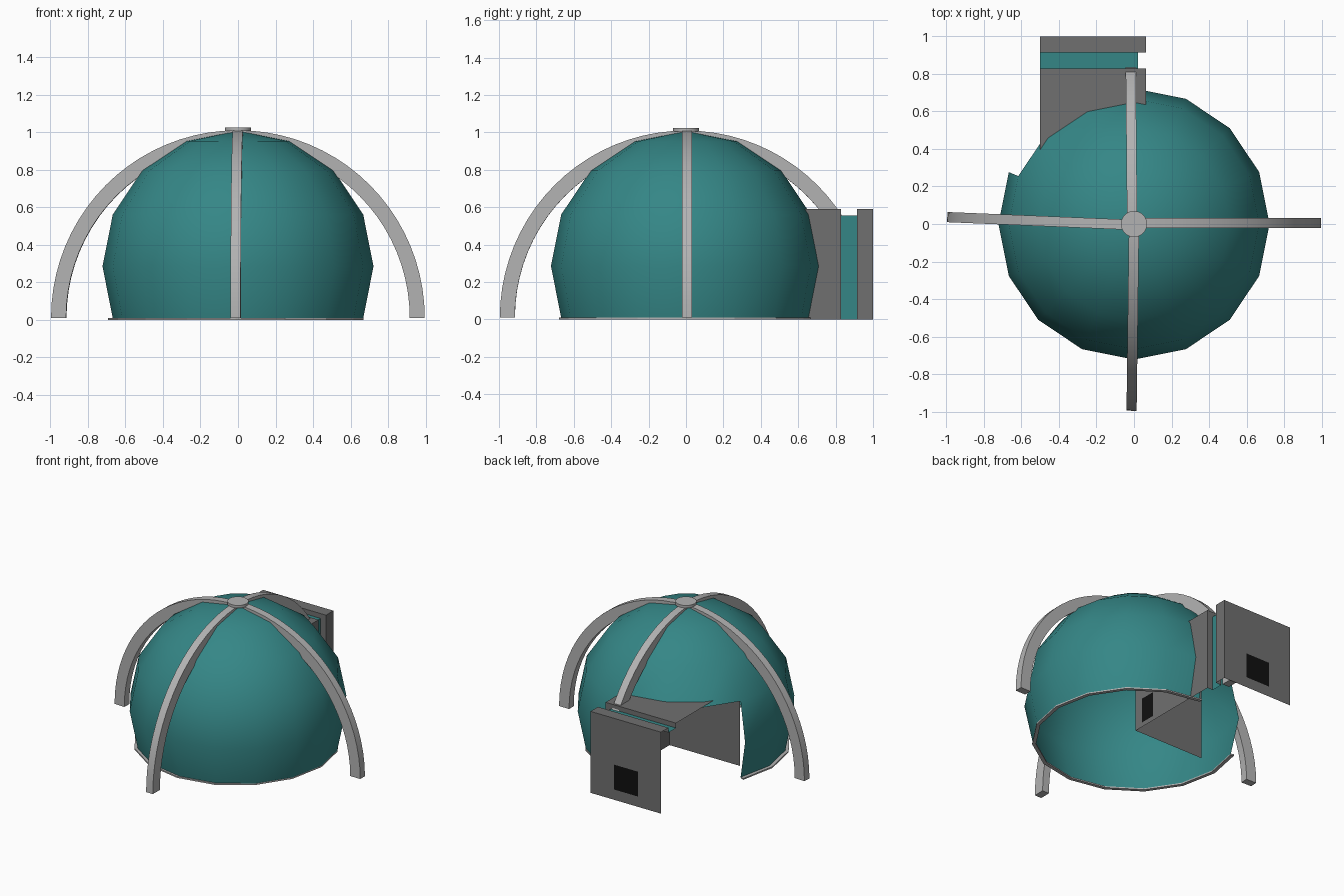
import bpy, bmesh
from math import sin, cos, pi, radians
from mathutils import Vector

if "Cube" in bpy.data.objects:
    bpy.data.objects.remove(bpy.data.objects["Cube"])


def material(name, rgb):
    m = bpy.data.materials.new(name)
    m.diffuse_color = (*rgb, 1)
    m.use_nodes = True
    m.node_tree.nodes["Principled BSDF"].inputs["Base Color"].default_value = m.diffuse_color
    return m


TEAL = material("teal", (0.035, 0.24, 0.24))
LIGHT = material("light_grey", (0.45, 0.45, 0.45))
DARK = material("dark_grey", (0.16, 0.16, 0.16))
BLACK = material("black", (0.005, 0.005, 0.005))


def finish(bm, name, mats, smooth=None, fix=False):
    if fix:
        bmesh.ops.recalc_face_normals(bm, faces=bm.faces[:])
    me = bpy.data.meshes.new(name)
    bm.to_mesh(me)
    bm.free()
    for m in mats:
        me.materials.append(m)
    ob = bpy.data.objects.new(name, me)
    bpy.context.collection.objects.link(ob)
    if smooth:
        bpy.ops.object.select_all(action='DESELECT')
        ob.select_set(True)
        bpy.context.view_layer.objects.active = ob
        bpy.ops.object.shade_smooth_by_angle(angle=radians(smooth))
    return ob


# Dome: 16-sided open sphere, lower panels left out at the entrance
R, CZ, SEG = 0.722, 0.285, 16
OPEN = (4, 5, 6)
bm = bmesh.new()
rings = []
for k in range(-1, 4):
    e = k * pi / 8
    rings.append([bm.verts.new((R * cos(e) * cos(2 * pi * i / SEG),
                                R * cos(e) * sin(2 * pi * i / SEG),
                                CZ + R * sin(e))) for i in range(SEG)])
top = bm.verts.new((0, 0, CZ + R))
for i in range(SEG):
    j = (i + 1) % SEG
    for k in range(4):
        if k < 2 and i in OPEN:
            continue
        bm.faces.new((rings[k][i], rings[k][j], rings[k + 1][j], rings[k + 1][i]))
    bm.faces.new((rings[4][i], rings[4][j], top))
finish(bm, "dome", [TEAL], 40)

# Base rail: thin strip under the dome edge, open at the entrance
bm = bmesh.new()
cols = []
for i in range(7, 21):
    a = 2 * pi * i / SEG
    cols.append([bm.verts.new((-0.012 + r * cos(a), r * sin(a), z))
                 for r, z in ((0.655, 0), (0.68, 0), (0.68, 0.01), (0.655, 0.01))])
for a, b in zip(cols, cols[1:]):
    for k in range(4):
        bm.faces.new((a[k], b[k], b[(k + 1) % 4], a[(k + 1) % 4]))
bm.faces.new(cols[0])
bm.faces.new(cols[-1])
finish(bm, "base_rail", [LIGHT], fix=True)


# Ribs: quarter arches running from the crown to the ground
def rib(name, start, foot, n=20):
    s, f = Vector((*start, 0)), Vector((*foot, 0))
    d = f - s
    side = Vector((-d.y, d.x, 0)).normalized() * 0.027
    bm = bmesh.new()
    secs = []
    for i in range(n + 1):
        t = pi / 2 * i / n
        sec = []
        for r, w in ((0.915, -1), (0.995, -1), (0.995, 1), (0.915, 1)):
            p = s + d * r * cos(t) + side * w
            p.z = 0.01 + r * 1.005 * sin(t)
            sec.append(bm.verts.new(p))
        secs.append(sec)
    for a, b in zip(secs, secs[1:]):
        for k in range(4):
            bm.faces.new((a[k], b[k], b[(k + 1) % 4], a[(k + 1) % 4]))
    bm.faces.new(secs[0])
    bm.faces.new(secs[-1])
    finish(bm, name, [LIGHT], 30, True)


rib("right_rib", (0, 0.005), (1, 0.005))
rib("left_rib", (0, -0.005), (-1, 0.037))
rib("front_rib", (0, 0), (-0.013, -1))
rib("back_rib", (-0.01, 0), (-0.019, 1))

# Crown disc
bm = bmesh.new()
bmesh.ops.create_cone(bm, cap_ends=True, segments=20, radius1=0.07, radius2=0.07, depth=0.02)
bmesh.ops.translate(bm, verts=bm.verts[:], vec=(0, 0, 1.015))
finish(bm, "crown_disc", [LIGHT], 30)

# Entrance shell: roof, right wall and end walls, with a teal groove; left side and floor open
X0, X1, XG, H, HG = -0.5, 0.065, 0.02, 0.59, 0.555
bm = bmesh.new()
secs = []
for y, x, h in ((1.0, X1, H), (0.915, X1, H), (0.915, XG, HG),
                (0.828, XG, HG), (0.828, X1, H), (0.095, X1, H)):
    secs.append([bm.verts.new(p) for p in ((X0, y, h), (x, y, h), (x, y, 0))])
for n, (a, b) in enumerate(zip(secs, secs[1:])):
    for k in range(2):
        f = bm.faces.new((a[k], b[k], b[k + 1], a[k + 1]))
        f.material_index = 1 if n == 2 else 0
for s, y in ((secs[0], 1.0), (secs[-1], 0.095)):
    bm.faces.new((*s, bm.verts.new((X0, y, 0))))
finish(bm, "entrance", [DARK, TEAL], fix=True)


# Black windows with a thin frame
def window(name, centre, w, h, axis):
    c = Vector(centre)
    u = Vector((1, 0, 0)) if axis == 'y' else Vector((0, 1, 0))
    n = Vector((0, 1, 0)) if axis == 'y' else Vector((1, 0, 0))
    bm = bmesh.new()
    f = bm.faces.new([bm.verts.new(c + n * 0.004 + u * a * w / 2 + Vector((0, 0, b * h / 2)))
                      for a, b in ((-1, -1), (1, -1), (1, 1), (-1, 1))])
    f.normal_update()
    if f.normal.dot(n) < 0:
        f.normal_flip()
    bmesh.ops.inset_region(bm, faces=[f], thickness=0.006, depth=-0.003)
    f.material_index = 1
    finish(bm, name, [DARK, BLACK])


window("back_window", (-0.22, 1.0 - 0.003, 0.165), 0.19, 0.18, 'y')
window("side_window", (X1, 0.22, 0.12), 0.11, 0.18, 'x')
